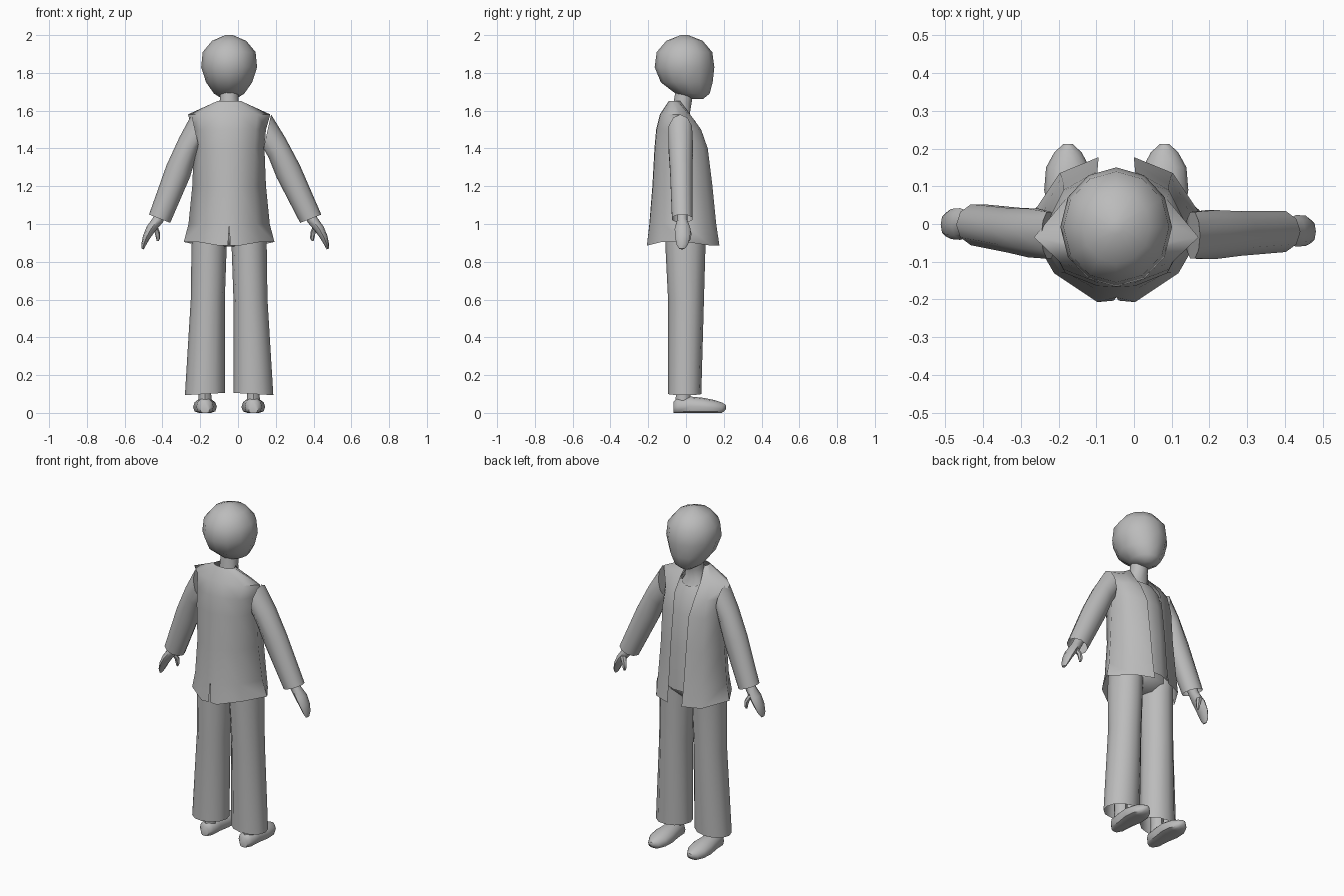
import bpy, bmesh, math
from mathutils import Vector as V

CX = -0.047  # body centre line
grey = bpy.data.materials.new("plain grey")
grey.diffuse_color = (0.5, 0.5, 0.5, 1)


def finish(name, bm, angle=50):
    bmesh.ops.recalc_face_normals(bm, faces=bm.faces)
    me = bpy.data.meshes.new(name)
    bm.to_mesh(me)
    bm.free()
    ob = bpy.data.objects.new(name, me)
    bpy.context.collection.objects.link(ob)
    me.materials.append(grey)
    bpy.ops.object.select_all(action='DESELECT')
    bpy.context.view_layer.objects.active = ob
    ob.select_set(True)
    bpy.ops.object.shade_smooth_by_angle(angle=math.radians(angle))
    return ob


def loft(name, rings, n=12, cap=(False, False), floor=None):
    """Skin elliptical rings given as (centre, half axis a, half axis b)."""
    bm = bmesh.new()
    loops = []
    for c, a, b in rings:
        loop = []
        for i in range(n):
            t = 2 * math.pi * i / n
            p = V(c) + V(a) * math.cos(t) + V(b) * math.sin(t)
            if floor is not None:
                p.z = max(p.z, floor)
            loop.append(bm.verts.new(p))
        loops.append(loop)
    for l0, l1 in zip(loops, loops[1:]):
        for i in range(n):
            j = (i + 1) % n
            bm.faces.new((l0[i], l0[j], l1[j], l1[i]))
    if cap[0]:
        bm.faces.new(loops[0])
    if cap[1]:
        bm.faces.new(loops[-1])
    return finish(name, bm)


def upright(x, rows):
    """Level rings from rows of (z, dx, y, rx, ry)."""
    return [((x + dx, y, z), (rx, 0, 0), (0, ry, 0)) for z, dx, y, rx, ry in rows]


# head: ball narrowing to a forward chin
loft("head", upright(CX, [
    (1.662, 0, 0.06, 0.035, 0.03), (1.69, 0, 0.035, 0.08, 0.09),
    (1.75, 0, 0.004, 0.122, 0.137), (1.83, 0, -0.008, 0.148, 0.158),
    (1.91, 0, -0.008, 0.14, 0.147), (1.97, 0, -0.008, 0.09, 0.096),
    (2.0, 0, -0.008, 0.02, 0.02)]), 12, (True, True))

# neck and upper chest
loft("neck", upright(CX, [
    (1.50, 0, 0.01, 0.10, 0.06), (1.58, 0, -0.025, 0.065, 0.047),
    (1.64, 0, -0.018, 0.05, 0.05), (1.73, 0, -0.005, 0.048, 0.05)]), 10)

# shirt with a scooped neckline
shirt = upright(CX, [
    (0.95, 0, 0, 0.165, 0.135), (1.2, 0, -0.01, 0.155, 0.135),
    (1.4, 0, -0.02, 0.15, 0.125), (1.5, 0, -0.02, 0.13, 0.095)])
shirt.append(((CX, -0.02, 1.585), (0.075, 0, 0), (0, 0.07, -0.04)))
loft("shirt", shirt, 14)

# jacket body: half outline from the front edge round to the back seam
levels = [
    (0.885, [(.047, .177), (.15, .135), (.24, 0), (.165, -.13), (.05, -.207), (.006, -.203)]),
    (1.0, [(.048, .16), (.145, .125), (.215, -.01), (.145, -.13), (.05, -.192), (0, -.194)]),
    (1.2, [(.05, .14), (.14, .105), (.195, -.02), (.13, -.13), (.05, -.175), (0, -.178)]),
    (1.4, [(.05, .115), (.14, .09), (.187, -.02), (.135, -.13), (.05, -.164), (0, -.167)]),
    (1.5, [(.065, .08), (.135, .065), (.195, -.02), (.14, -.12), (.05, -.155), (0, -.158)]),
    (1.58, [(.065, .022), (.12, .015), (.218, -.035), (.15, -.10), (.05, -.135), (0, -.138)]),
    (1.65, [(.052, -.03), (.058, -.042), (.064, -.06), (.055, -.08), (.03, -.09), (0, -.092)]),
]
bm = bmesh.new()
for s in (1, -1):
    rows = []
    for k, (z, pts) in enumerate(levels):
        rows.append([bm.verts.new((CX + s * u, y, z + (0.02 if k == 0 and i in (2, 3) else 0)))
                     for i, (u, y) in enumerate(pts)])
    for r0, r1 in zip(rows, rows[1:]):
        for i in range(5):
            bm.faces.new((r0[i], r0[i + 1], r1[i + 1], r1[i]))
bmesh.ops.remove_doubles(bm, verts=bm.verts, dist=0.001)
finish("jacket_body", bm, 60)

# trouser seat
loft("trouser_seat", upright(CX, [
    (0.88, 0, 0, 0.12, 0.06), (0.93, 0, 0, 0.195, 0.11), (1.05, 0, 0, 0.175, 0.115)]), 12, (True, True))

for s, side in ((-1, "left"), (1, "right")):
    # sleeve, from shoulder to an open slanted cuff
    sx = 0.155 if s > 0 else 0.225   # shoulder distance from x = 0
    cx = 0.385 if s > 0 else 0.415   # cuff distance from x = 0
    cy = -0.02 if s > 0 else -0.002
    sleeve = []
    for t, z, hx, hz, ry in ((0, 1.49, .02, .09, .065), (.22, 1.405, .043, .055, .068),
                             (.48, 1.28, .062, .032, .062), (1, 1.028, .056, .022, .057)):
        y = -0.03 * (1 - t) + cy * t
        sleeve.append(((s * (sx + (cx - sx) * t), y, z), (s * hx, 0, hz), (0, ry, 0)))
    loft(side + "_sleeve", sleeve, 10, (True, False))

    # hand: wrist, palm and mitten fingers
    hand = [((s * (cx + dx), cy + dy, z), (s * hx, 0, hz), (0, ry, 0))
            for dx, dy, z, hx, hz, ry in (
                (-.03, 0, 1.10, .028, .012, .028), (.01, 0, 1.02, .026, .012, .028),
                (.045, .002, .975, .024, .01, .042), (.07, .002, .93, .018, .008, .04),
                (.085, 0, .89, .012, .004, .03), (.09, -.002, .868, .006, .002, .014))]
    loft(side + "_hand", hand, 8, (True, True))
    # thumb
    thumb = [((s * (cx + dx), cy + dy, z), (r, 0, 0), (0, r, 0))
             for dx, dy, z, r in ((.03, .02, .99, .018), (.012, .036, .955, .014),
                                  (.008, .038, .925, .011), (.01, .036, .91, .005))]
    loft(side + "_thumb", thumb, 6, (True, True))

    # trouser leg, open at the flared hem
    leg = [((CX + s * u, y, z), (s * rx, 0, tilt), (0, ry, 0))
           for u, y, z, rx, ry, tilt in (
               (.106, 0, .98, .085, .11, 0), (.106, -.003, .88, .093, .106, 0),
               (.113, 0, .6, .09, .095, 0), (.128, -.007, .1, .106, .088, -.006))]
    loft(side + "_trouser_leg", leg, 12)

    # ankle
    fx = CX + s * 0.128
    loft(side + "_ankle", upright(fx, [
        (0.05, 0, -.015, .036, .042), (0.1, 0, -.015, .033, .038), (0.3, 0, -.01, .04, .045)]), 8)

    # shoe, flat soled with a rounded toe
    shoe = [((fx, y, h * .4), (w, 0, 0), (0, 0, h * .6))
            for y, w, h in ((-.066, .025, .06), (-.045, .045, .08), (.02, .05, .087),
                            (.09, .063, .08), (.15, .058, .068), (.19, .036, .055))]
    shoe.append(((fx, .212, .03), (.012, 0, 0), (0, 0, .012)))
    loft(side + "_shoe", shoe, 12, (True, True), floor=0.0)
